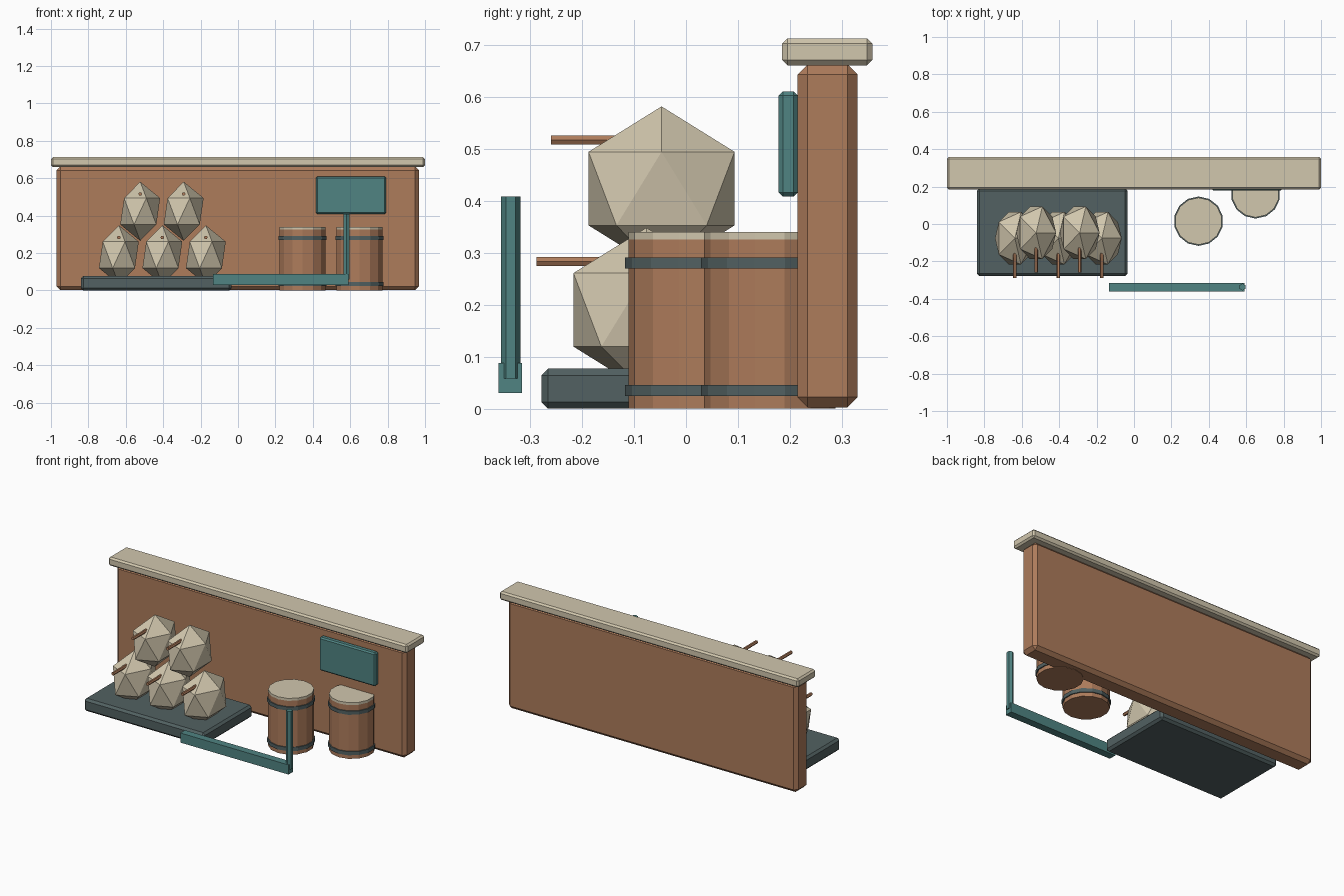
import bpy
import math
from mathutils import Vector

old = bpy.data.objects.get("Cube")
if old:
    bpy.data.objects.remove(old, do_unlink=True)


def material(name, rgb):
    m = bpy.data.materials.new(name)
    m.use_nodes = True
    m.diffuse_color = (*rgb, 1)
    m.node_tree.nodes["Principled BSDF"].inputs["Base Color"].default_value = (*rgb, 1)
    return m


BROWN = material("brown wood", (0.42, 0.2, 0.105))
CREAM = material("cream", (0.64, 0.57, 0.42))
TEAL = material("teal paint", (0.08, 0.23, 0.225))
SLATE = material("dark slate", (0.085, 0.12, 0.122))


def finish(name, mat):
    ob = bpy.context.object
    ob.name = name
    ob.data.materials.append(mat)
    return ob


def box(name, low, high, mat, bevel=0):
    """Box between two corners, with chamfered edges."""
    low, high = Vector(low), Vector(high)
    bpy.ops.mesh.primitive_cube_add(size=1, location=(low + high) / 2)
    ob = finish(name, mat)
    ob.scale = high - low
    bpy.ops.object.transform_apply(location=False, rotation=False, scale=True)
    if bevel:
        mod = ob.modifiers.new("chamfer", "BEVEL")
        mod.width = bevel
        mod.segments = 1
    return ob


def cylinder(name, x, y, z0, z1, radius, sides, mat):
    bpy.ops.mesh.primitive_cylinder_add(vertices=sides, radius=radius, depth=z1 - z0,
                                        location=(x, y, (z0 + z1) / 2))
    return finish(name, mat)


# Wall, coping, sign board and platform
box("wall", (-0.97, 0.214, 0.002), (0.967, 0.33, 0.662), BROWN, 0.02)
box("wall_cap", (-1, 0.185, 0.66), (1, 0.358, 0.712), CREAM, 0.01)
box("sign_board", (0.417, 0.178, 0.408), (0.792, 0.215, 0.61), TEAL, 0.008)
box("platform", (-0.84, -0.278, 0), (-0.034, 0.19, 0.077), SLATE, 0.013)


# Barrels with lids and hoops
def barrel(side, x, y):
    cylinder(side + "_barrel_body", x, y, 0, 0.325, 0.126, 14, BROWN)
    cylinder(side + "_barrel_lid", x, y, 0.325, 0.34, 0.126, 14, CREAM)
    for level, z in (("lower", 0.024), ("upper", 0.269)):
        cylinder(f"{side}_barrel_{level}_hoop", x, y, z, z + 0.022, 0.132, 14, SLATE)


barrel("inner", 0.345, 0.015)
barrel("outer", 0.65, 0.161)


# Stacked sacks, each with a tie rod in front
def sack(name, x, y, z, rod_y):
    bpy.ops.mesh.primitive_ico_sphere_add(subdivisions=1, radius=1, location=(x, y, z))
    body = finish(name, CREAM)
    body.scale = (0.119, 0.165, 0.158)
    bpy.ops.object.transform_apply(location=False, rotation=False, scale=True)
    rod = cylinder(name + "_tie", x, rod_y, z + 0.02, z + 0.165, 0.01, 6, BROWN)
    rod.rotation_euler.y = math.pi / 2
    rod.rotation_euler.x = math.pi / 2
    rod.location.z = z + 0.093


STEP = 0.2325
for i in range(3):
    sack(f"lower_sack_{i + 1}", -0.637 + i * STEP, -0.076, 0.19, -0.215)
for i in range(2):
    sack(f"upper_sack_{i + 1}", -0.523 + i * STEP, -0.047, 0.423, -0.187)

# Barrier beam and post
box("barrier_beam", (-0.134, -0.36, 0.03), (0.59, -0.315, 0.088), TEAL)
cylinder("barrier_post", 0.58, -0.337, 0.058, 0.408, 0.0185, 6, TEAL)
